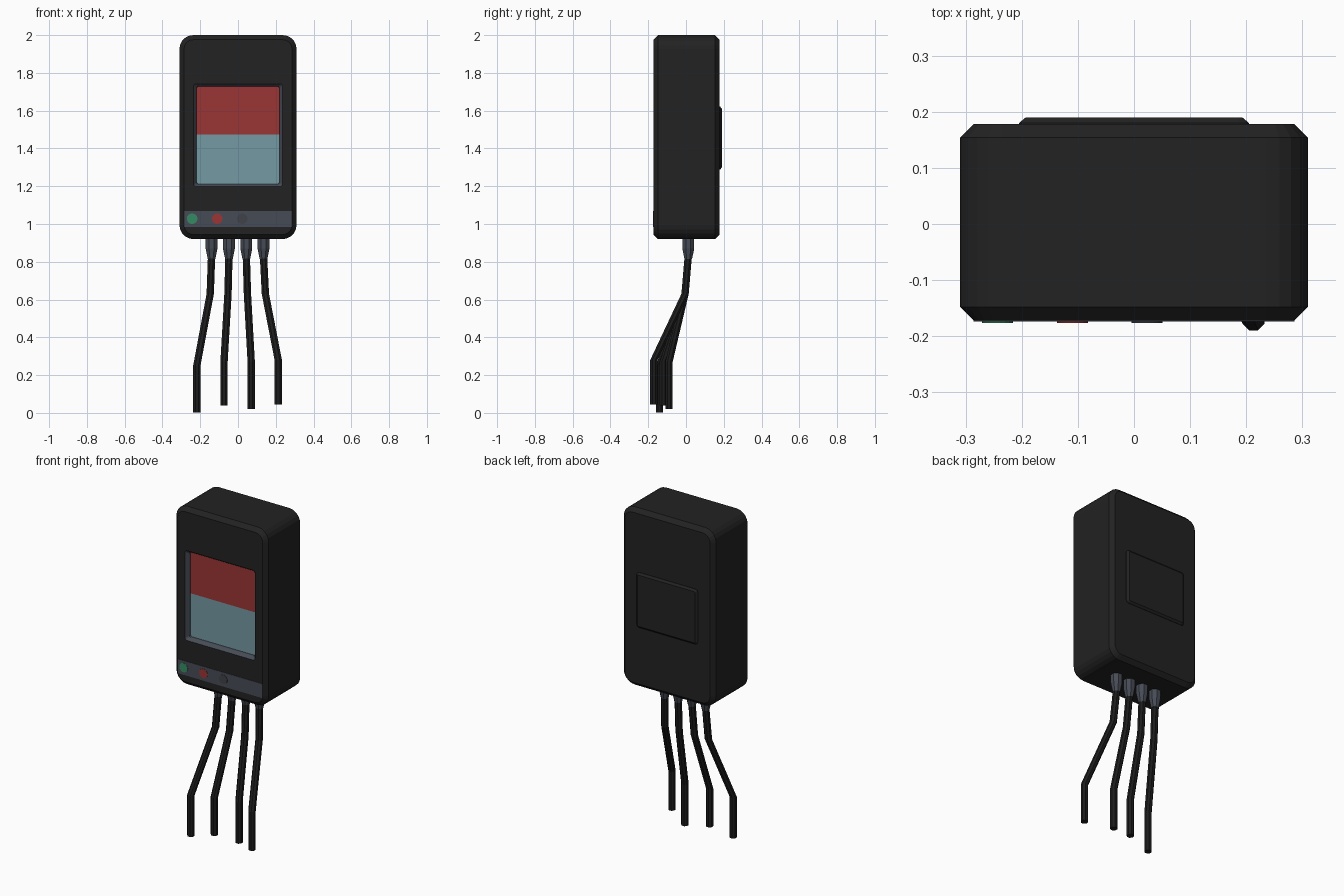
import bpy, bmesh, math
from mathutils import Vector

if "Cube" in bpy.data.objects:
    bpy.data.objects.remove(bpy.data.objects["Cube"], do_unlink=True)


def material(name, r, g, b):
    m = bpy.data.materials.new(name)
    m.use_nodes = True
    m.diffuse_color = (r, g, b, 1)
    bsdf = next(n for n in m.node_tree.nodes if n.type == "BSDF_PRINCIPLED")
    bsdf.inputs["Base Color"].default_value = (r, g, b, 1)
    return m


BLACK = material("case black", 0.016, 0.016, 0.016)
CABLE = material("cable black", 0.012, 0.012, 0.012)
GREY = material("slate grey", 0.062, 0.07, 0.092)
DARK = material("button grey", 0.052, 0.055, 0.065)
RED = material("red", 0.33, 0.036, 0.036)
BLUE = material("pale blue", 0.175, 0.32, 0.36)
GREEN = material("green", 0.036, 0.26, 0.125)


def rounded(width, height, radius, y, z, steps=5):
    """Rounded rectangle in the XZ plane, centred on x = 0."""
    points = []
    for corner, (sx, sz) in enumerate([(1, 1), (-1, 1), (-1, -1), (1, -1)]):
        for i in range(steps + 1):
            a = math.pi / 2 * (corner + i / steps)
            points.append(Vector((sx * (width / 2 - radius) + radius * math.cos(a), y,
                                  z + sz * (height / 2 - radius) + radius * math.sin(a))))
    return points


def loft(name, rings, mat, cap_start=True, cap_end=True):
    """Skin a list of equal-length rings."""
    bm = bmesh.new()
    loops = [[bm.verts.new(p) for p in ring] for ring in rings]
    n = len(loops[0])
    for a, b in zip(loops, loops[1:]):
        for i in range(n):
            bm.faces.new((a[i], a[(i + 1) % n], b[(i + 1) % n], b[i]))
    if cap_start:
        bm.faces.new(loops[0])
    if cap_end:
        bm.faces.new(loops[-1])
    bmesh.ops.recalc_face_normals(bm, faces=bm.faces)
    # Open shells face the viewer in front
    if not cap_start and sum(f.normal.y * f.calc_area() for f in bm.faces) > 0:
        bmesh.ops.reverse_faces(bm, faces=bm.faces)
    mesh = bpy.data.meshes.new(name)
    bm.to_mesh(mesh)
    bm.free()
    mesh.materials.append(mat)
    obj = bpy.data.objects.new(name, mesh)
    bpy.context.collection.objects.link(obj)
    return obj


def box(name, x0, x1, y0, y1, z0, z1, mat):
    corners = [(x0, z0), (x1, z0), (x1, z1), (x0, z1)]
    return loft(name, [[Vector((x, y, z)) for x, z in corners] for y in (y0, y1)], mat)


def disc_ring(x, y, z, radius, axis, sides):
    ring = []
    for i in range(sides):
        a = 2 * math.pi * (i + 0.5) / sides
        u, v = radius * math.cos(a), radius * math.sin(a)
        ring.append(Vector((x + u, y + v, z)) if axis == "z" else Vector((x + u, y, z + v)))
    return ring


# Case: chamfered shell with an opening in the front face
FRONT, BACK, MID, CH = -0.172, 0.178, 1.46, 0.024
SCREEN_Z = 1.47
loft("case", [
    rounded(0.572, 1.032, 0.05, BACK, MID),
    rounded(0.62, 1.08, 0.074, BACK - CH, MID),
    rounded(0.62, 1.08, 0.074, FRONT + CH, MID),
    rounded(0.572, 1.032, 0.05, FRONT, MID),
    rounded(0.47, 0.545, 0.014, FRONT, SCREEN_Z),
], BLACK, cap_end=False)

# Sloped bezel stepping down to the display
loft("screen_bezel", [
    rounded(0.47, 0.545, 0.014, FRONT, SCREEN_Z),
    rounded(0.44, 0.518, 0.012, FRONT + 0.02, SCREEN_Z),
    rounded(0.438, 0.516, 0.012, FRONT + 0.034, SCREEN_Z),
], GREY, cap_start=False, cap_end=False)

# Display halves
for name, z0, z1, mat in [("screen_upper", 1.473, 1.735, RED), ("screen_lower", 1.205, 1.473, BLUE)]:
    box(name, -0.222, 0.222, FRONT + 0.031, FRONT + 0.04, z0, z1, mat)

# Control strip and its three buttons
box("control_strip", -0.286, 0.286, FRONT - 0.002, FRONT + 0.004, 0.984, 1.07, GREY)
for name, x, mat in [("green_button", -0.243, GREEN), ("red_button", -0.11, RED),
                     ("grey_button", 0.023, DARK)]:
    loft(name, [disc_ring(x, FRONT + 0.004, 1.028, 0.028, "y", 20),
                disc_ring(x, FRONT - 0.004, 1.028, 0.028, "y", 20)], mat)

# Raised cover on the back
loft("back_cover", [
    rounded(0.41, 0.335, 0.016, BACK - 0.004, 1.455, 2),
    rounded(0.41, 0.335, 0.016, BACK + 0.002, 1.455, 2),
    rounded(0.386, 0.311, 0.006, BACK + 0.012, 1.455, 2),
], BLACK)

# Cables: top x, knee x, end x, end y, lower bend z, end z
CABLES = [
    (-0.14, -0.147, -0.218, -0.14, 0.25, 0.003),
    (-0.048, -0.053, -0.074, -0.12, 0.27, 0.04),
    (0.044, 0.05, 0.07, -0.09, 0.27, 0.02),
    (0.135, 0.145, 0.213, -0.17, 0.28, 0.045),
]
for number, (x, knee, end, end_y, bend, tip) in enumerate(CABLES, 1):
    # Strain relief sleeve
    sleeve = [(0.93, 0.034), (0.87, 0.034), (0.815, 0.022)]
    loft(f"cable_sleeve_{number}",
         [disc_ring(x, 0.012, z, r, "z", 8) for z, r in sleeve], GREY)
    # Bent cable
    path = [(x, 0.012, 0.83), (knee, -0.005, 0.63), (end, end_y, bend), (end, end_y, tip)]
    loft(f"cable_{number}",
         [disc_ring(px, py, pz, 0.021, "z", 8) for px, py, pz in path], CABLE)
